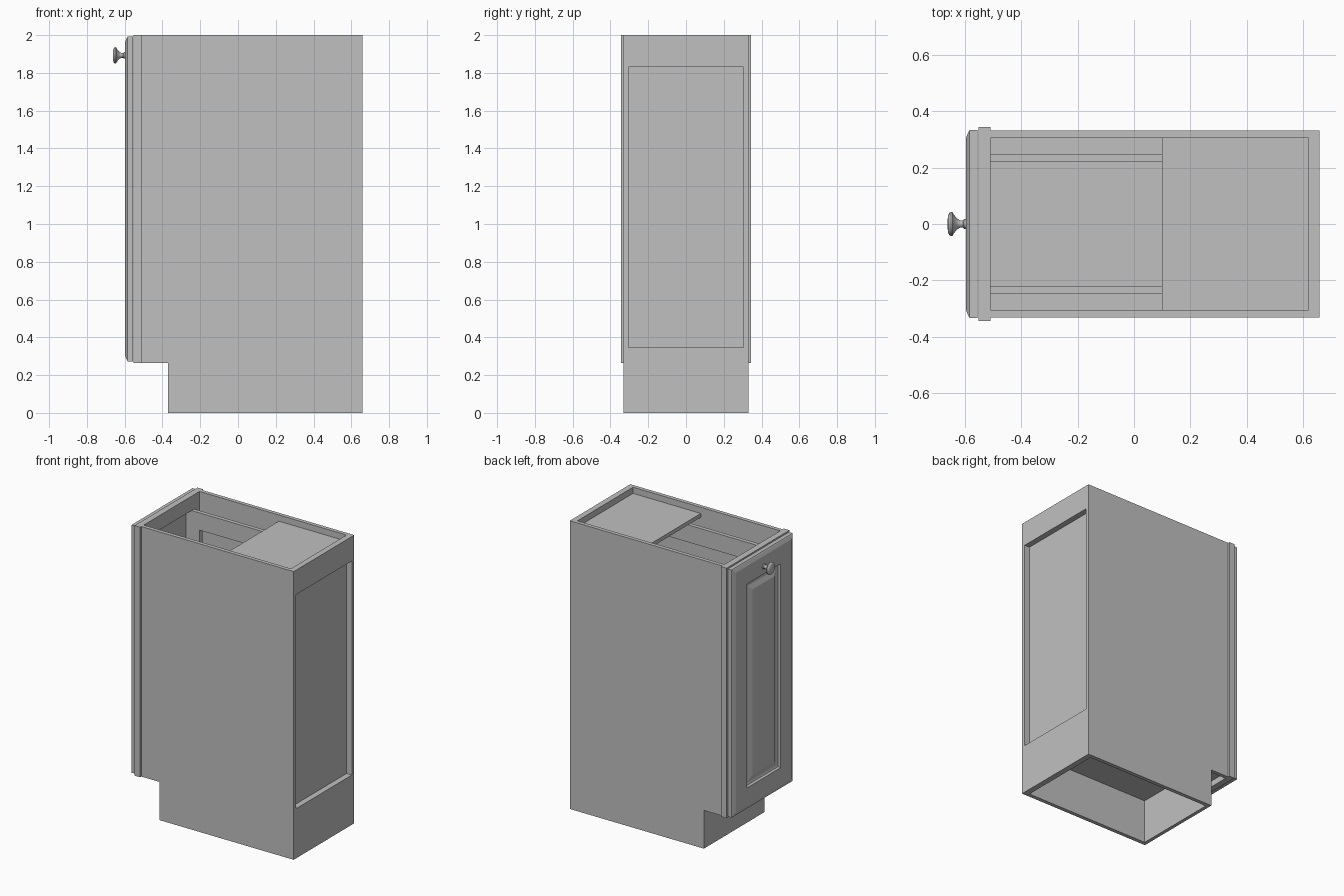
import bpy, bmesh, math

cube = bpy.data.objects.get("Cube")
if cube:
    bpy.data.objects.remove(cube, do_unlink=True)

grey = bpy.data.materials.new("light_grey")
grey.use_nodes = True
COL = (0.53, 0.53, 0.53, 1)
grey.diffuse_color = COL
grey.node_tree.nodes["Principled BSDF"].inputs["Base Color"].default_value = COL


def finish(name, bm):
    bmesh.ops.recalc_face_normals(bm, faces=bm.faces[:])
    me = bpy.data.meshes.new(name)
    bm.to_mesh(me)
    bm.free()
    me.materials.append(grey)
    ob = bpy.data.objects.new(name, me)
    bpy.context.scene.collection.objects.link(ob)
    return ob


def add_box(bm, x, y, z):
    v = bmesh.ops.create_cube(bm, size=1)["verts"]
    for p in v:
        p.co = [r[0] if c < 0 else r[1] for c, r in zip(p.co, (x, y, z))]


def box(name, x, y, z):
    bm = bmesh.new()
    add_box(bm, x, y, z)
    return finish(name, bm)


def loft(bm, rings, cap=True):
    """Skin a list of equal-length point rings."""
    vs = [[bm.verts.new(p) for p in r] for r in rings]
    n = len(vs[0])
    for a, b in zip(vs, vs[1:]):
        for i in range(n):
            j = (i + 1) % n
            bm.faces.new((a[i], a[j], b[j], b[i]))
    if cap:
        bm.faces.new(vs[0])
        bm.faces.new(vs[-1])


def rect_frame(name, axis, depth, outer, inner):
    """Rectangular frame with a hole; rectangles are (a0, a1, z0, z1)."""
    def ring(r, d):
        pts = [(r[0], r[2]), (r[1], r[2]), (r[1], r[3]), (r[0], r[3])]
        return [(d, a, z) if axis == "x" else (a, d, z) for a, z in pts]
    d0, d1 = depth
    bm = bmesh.new()
    loft(bm, [ring(outer, d0), ring(outer, d1), ring(inner, d1),
              ring(inner, d0), ring(outer, d0)], cap=False)
    bmesh.ops.remove_doubles(bm, verts=bm.verts[:], dist=1e-5)
    return finish(name, bm)


IN, OUT = 0.305, 0.332          # inner and outer half width of the carcass
FLOOR, TOE = 0.345, 0.265       # floor top and toe-kick height

# Side panels with the toe-kick notch
side_outline = [(0.66, 0), (0.66, 2), (-0.51, 2), (-0.51, TOE), (-0.37, TOE), (-0.37, 0)]
for s, label in ((1, "back"), (-1, "front")):
    bm = bmesh.new()
    loft(bm, [[(x, s * y, z) for x, z in side_outline] for y in (IN, OUT)])
    finish("side_panel_" + label, bm)

    # Open inner frame beside the front opening
    rect_frame("inner_frame_" + label, "y", (s * 0.22, s * 0.248),
               (-0.51, 0.57, FLOOR, 1.9), (-0.448, 0.508, 0.46, 1.78))

# Carcass boards between the sides
W = (-IN, IN)
box("floor_panel", (-0.51, 0.62), W, (0.307, FLOOR))
box("toe_kick_board", (-0.37, -0.345), W, (0, 0.307))
box("rear_top_rail", (0.62, 0.66), W, (1.83, 2))
box("rear_bottom_rail", (0.62, 0.66), W, (0, FLOOR))
box("rear_panel", (0.6, 0.62), W, (FLOOR, 1.93))
box("top_plate", (0.1, 0.62), W, (1.93, 1.957))

# Face frame around the opening
rect_frame("face_frame", "x", (-0.553, -0.51),
           (-0.345, 0.345, TOE, 2), (-0.22, 0.22, FLOOR, 1.9))

# Raised-panel door: nested rectangles given as (inset, x)
door_steps = [(0, -0.556), (0, -0.584), (0.006, -0.588), (0.028, -0.597), (0.152, -0.597),
              (0.160, -0.584), (0.172, -0.580), (0.182, -0.580), (0.215, -0.594)]
rings = []
for i, x in door_steps:
    y, z0, z1 = 0.335 - i, 0.273 + i, 1.992 - i
    rings.append([(x, -y, z0), (x, y, z0), (x, y, z1), (x, -y, z1)])
bm = bmesh.new()
loft(bm, rings)
finish("door", bm)

# Turned knob: profile given as (x, radius)
knob_profile = [(-0.590, 0.017), (-0.604, 0.017), (-0.608, 0.013), (-0.618, 0.013), (-0.630, 0.020),
                (-0.640, 0.033), (-0.645, 0.042), (-0.651, 0.043), (-0.657, 0.039),
                (-0.661, 0.030), (-0.663, 0.012)]
SEG = 24
angles = [2 * math.pi * k / SEG for k in range(SEG)]
bm = bmesh.new()
loft(bm, [[(x, r * math.cos(a), 1.893 + r * math.sin(a)) for a in angles]
          for x, r in knob_profile])
knob = finish("knob", bm)
bpy.ops.object.select_all(action="DESELECT")
knob.select_set(True)
bpy.context.view_layer.objects.active = knob
bpy.ops.object.shade_smooth_by_angle(angle=math.radians(35))
